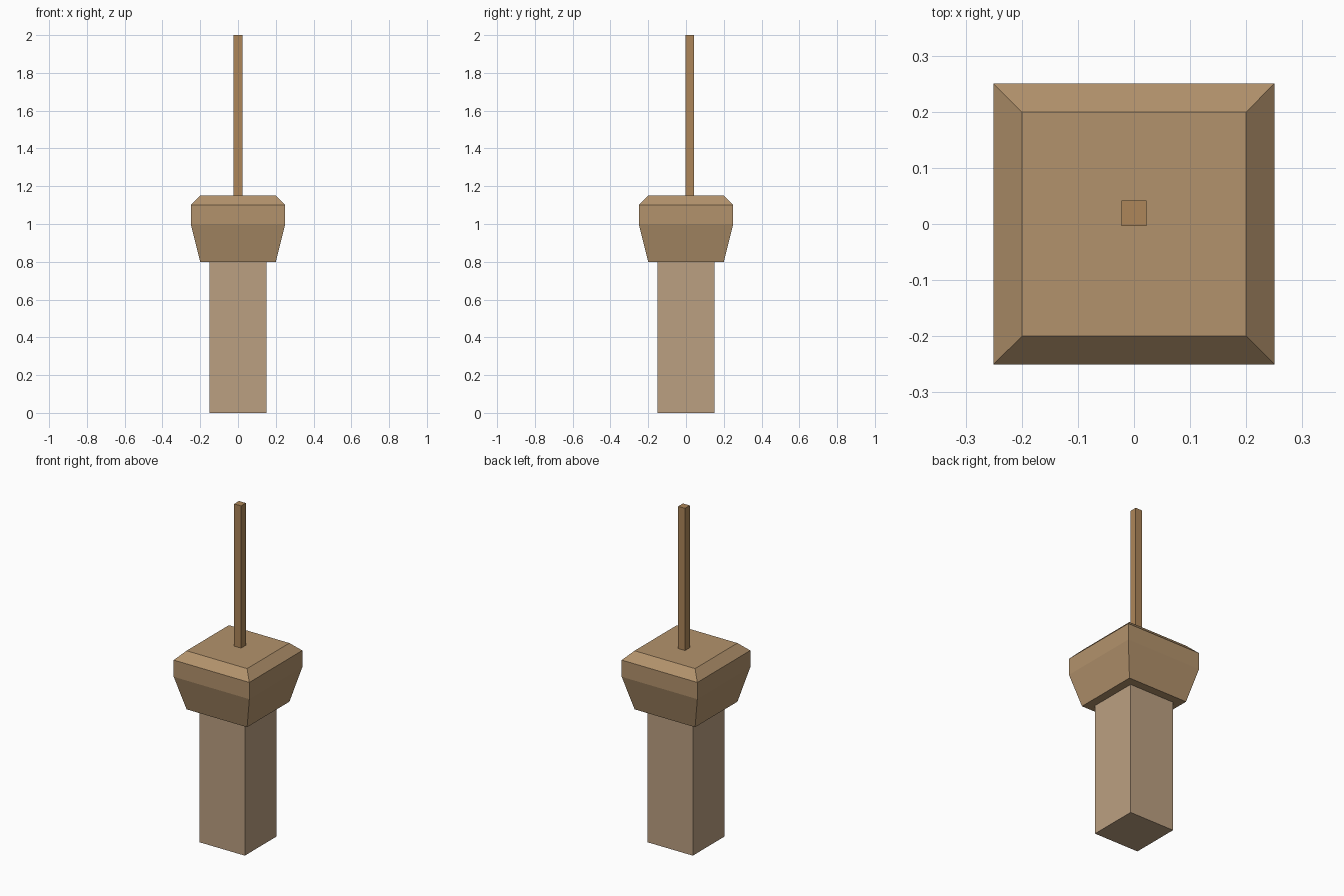
import bpy, bmesh

if "Cube" in bpy.data.objects:
    bpy.data.objects.remove(bpy.data.objects["Cube"])


def material(name, rgb):
    m = bpy.data.materials.new(name)
    m.diffuse_color = (*rgb, 1)
    m.use_nodes = True
    m.node_tree.nodes["Principled BSDF"].inputs["Base Color"].default_value = m.diffuse_color
    return m


def square_loft(name, profile, mat, cy=0.0):
    """Stack square rings given as (half width, height) and cap both ends."""
    bm = bmesh.new()
    rings = [[bm.verts.new((sx * r, cy + sy * r, z))
              for sx, sy in ((-1, -1), (1, -1), (1, 1), (-1, 1))]
             for r, z in profile]
    for a, b in zip(rings, rings[1:]):
        for i in range(4):
            j = (i + 1) % 4
            bm.faces.new((a[i], a[j], b[j], b[i]))
    bm.faces.new(rings[0][::-1])
    bm.faces.new(rings[-1])
    mesh = bpy.data.meshes.new(name)
    bm.to_mesh(mesh)
    bm.free()
    mesh.materials.append(mat)
    obj = bpy.data.objects.new(name, mesh)
    bpy.context.collection.objects.link(obj)
    return obj


# Square post standing on the ground
square_loft("post", [(0.15, 0), (0.15, 0.8)],
            material("pale_wood", (0.50, 0.35, 0.22)))

# Flared block with a chamfered top
square_loft("head_block", [(0.2, 0.8), (0.25, 1.0), (0.25, 1.1), (0.2, 1.15)],
            material("wood", (0.45, 0.29, 0.15)))

# Thin upright rod, slightly behind centre
square_loft("rod", [(0.0225, 1.15), (0.0225, 2.0)],
            material("dark_wood", (0.42, 0.24, 0.10)), cy=0.019)
